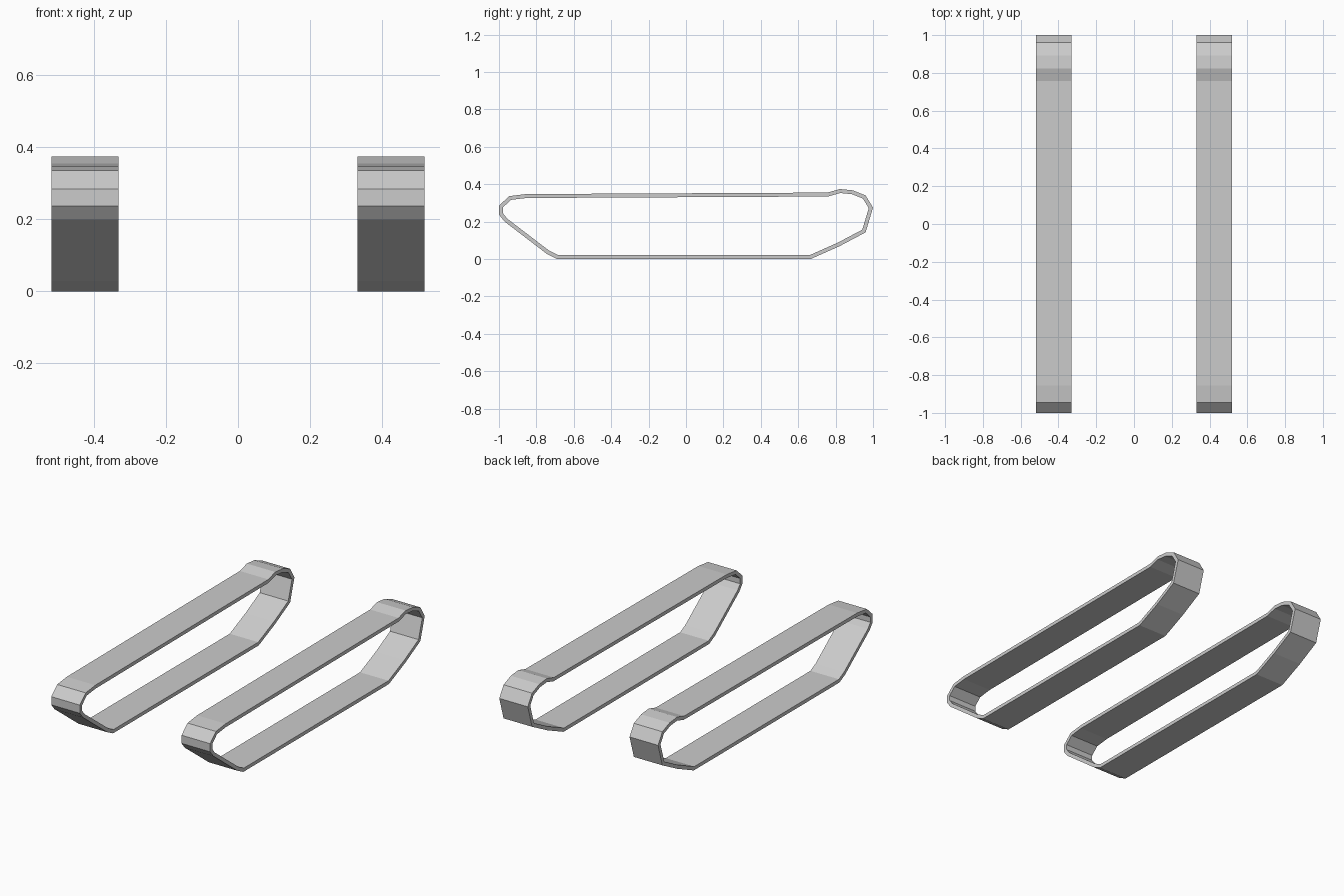
import bpy, bmesh
from mathutils import Vector

if "Cube" in bpy.data.objects:
    bpy.data.objects.remove(bpy.data.objects["Cube"])

X_IN, X_OUT, THICK = 0.332, 0.518, 0.021

# Outer side profile of the track belt (y, z), counter-clockwise
PROFILE = [(-0.69, 0), (0.667, 0), (0.82, 0.068), (0.96, 0.142), (1.0, 0.275),
           (0.96, 0.34), (0.892, 0.367), (0.822, 0.374), (0.757, 0.355),
           (-0.25, 0.35), (-0.855, 0.347), (-0.945, 0.336), (-1.0, 0.285),
           (-1.0, 0.237), (-0.97, 0.2), (-0.745, 0.028)]


def inset(points, d):
    """Mitred inward offset of a closed counter-clockwise loop."""
    pts = [Vector(p) for p in points]
    result = []
    for i, p in enumerate(pts):
        a = (p - pts[i - 1]).normalized()
        b = (pts[(i + 1) % len(pts)] - p).normalized()
        na, nb = Vector((-a.y, a.x)), Vector((-b.y, b.x))
        result.append(p + (na + nb) * d / (1 + na.dot(nb)))
    return result


def track_belt(name, x0, x1):
    bm = bmesh.new()
    inner = inset(PROFILE, THICK)
    # Four rings round the rectangular belt section
    rings = [[bm.verts.new((x, p[0], p[1])) for p in loop]
             for x, loop in ((x0, PROFILE), (x1, PROFILE), (x1, inner), (x0, inner))]
    n = len(PROFILE)
    for r in range(4):
        a, b = rings[r], rings[(r + 1) % 4]
        for i in range(n):
            j = (i + 1) % n
            bm.faces.new((a[i], a[j], b[j], b[i]))
    bmesh.ops.recalc_face_normals(bm, faces=bm.faces)
    mesh = bpy.data.meshes.new(name)
    bm.to_mesh(mesh)
    bm.free()
    obj = bpy.data.objects.new(name, mesh)
    bpy.context.collection.objects.link(obj)
    return obj


# Left and right track belts
track_belt("right_track_belt", X_IN, X_OUT)
track_belt("left_track_belt", -X_OUT, -X_IN)
